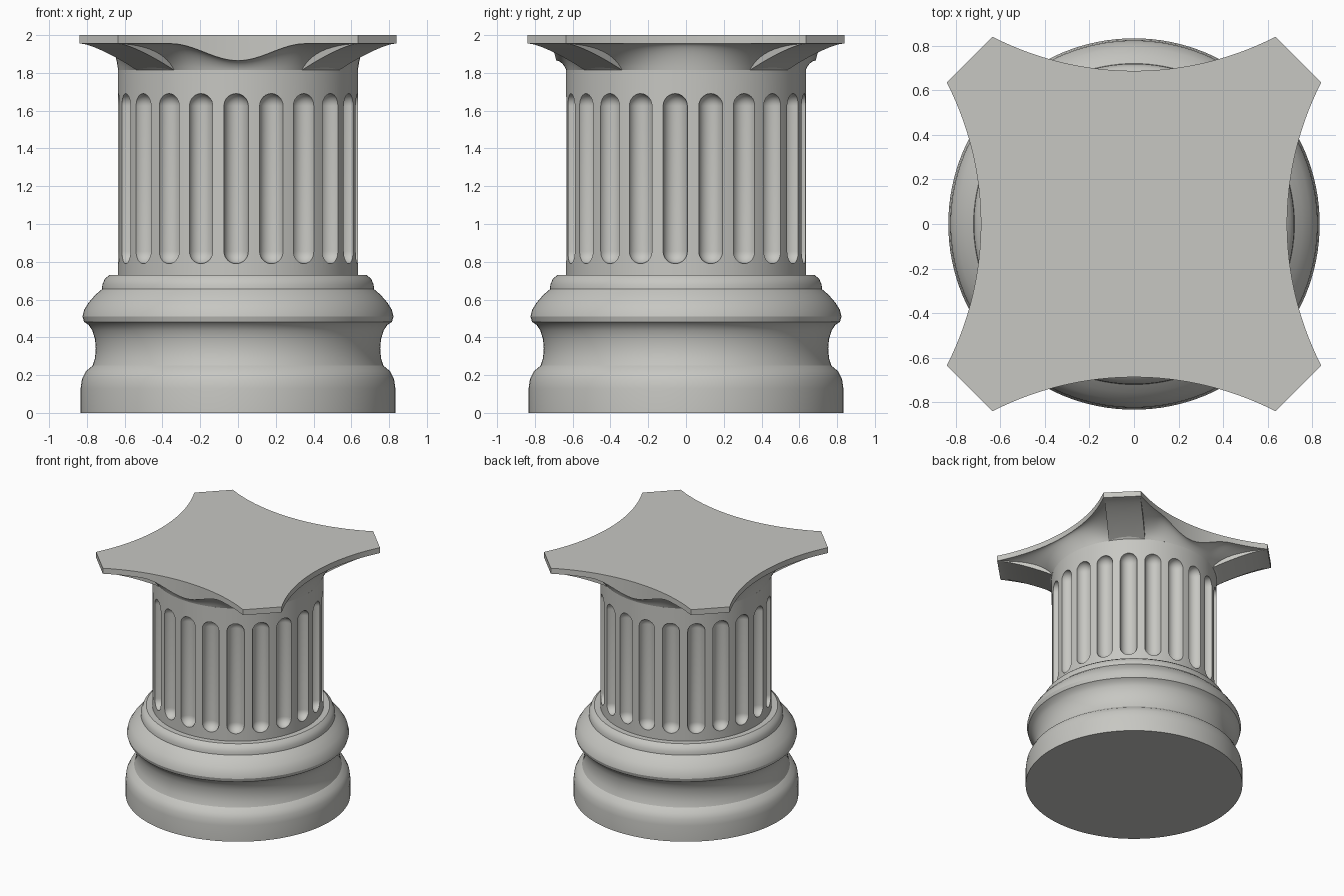
import bpy, bmesh, math
from mathutils import Matrix, Vector

if "Cube" in bpy.data.objects:
    bpy.data.objects.remove(bpy.data.objects["Cube"])

stone = bpy.data.materials.new("pale stone")
stone.use_nodes = True
STONE_COLOUR = (0.57, 0.57, 0.54, 1)
stone.diffuse_color = STONE_COLOUR
stone.node_tree.nodes["Principled BSDF"].inputs["Base Color"].default_value = STONE_COLOUR


def make_object(name, bm):
    bmesh.ops.recalc_face_normals(bm, faces=bm.faces)
    mesh = bpy.data.meshes.new(name)
    bm.to_mesh(mesh)
    bm.free()
    mesh.materials.append(stone)
    obj = bpy.data.objects.new(name, mesh)
    bpy.context.collection.objects.link(obj)
    return obj


def smooth(obj, degrees=28):
    bpy.ops.object.select_all(action='DESELECT')
    obj.select_set(True)
    bpy.context.view_layer.objects.active = obj
    bpy.ops.object.shade_smooth_by_angle(angle=math.radians(degrees))


def bridge(bm, lower, upper):
    n = len(lower)
    for i in range(n):
        j = (i + 1) % n
        bm.faces.new((lower[i], lower[j], upper[j], upper[i]))


def lathe(bm, profile, sides, matrix=Matrix()):
    """Revolve (radius, height) points around z and cap both ends."""
    rings = []
    for r, z in profile:
        ring = []
        for i in range(sides):
            a = math.tau * i / sides
            ring.append(bm.verts.new(matrix @ Vector((r * math.cos(a), r * math.sin(a), z))))
        rings.append(ring)
    for lower, upper in zip(rings, rings[1:]):
        bridge(bm, lower, upper)
    bm.faces.new(rings[0])
    bm.faces.new(rings[-1])


# Moulded round base: plinth, hollow, torus and upper fillet
BASE = [(.833, 0), (.833, .13), (.826, .18), (.806, .22), (.77, .25),
        (.757, .29), (.753, .34), (.757, .39), (.771, .435), (.79, .465),
        (.815, .482), (.823, .51), (.815, .545), (.79, .585), (.755, .625),
        (.72, .655), (.718, .68), (.705, .71), (.68, .73)]
bm = bmesh.new()
lathe(bm, BASE, 128)
smooth(make_object("base", bm))

# Shaft
R, SHAFT_TOP = 0.635, 1.815
bm = bmesh.new()
lathe(bm, [(R, .72), (R, SHAFT_TOP)], 168)
shaft = make_object("shaft", bm)

# Round-ended flutes cut into the shaft
FLUTES, FLUTE_R, LOW, HIGH = 21, 0.065, 0.79, 1.69
steps = [math.radians(d) for d in range(-84, 1, 12)]
capsule = [(FLUTE_R * math.cos(a), LOW + FLUTE_R * (1 + math.sin(a))) for a in steps]
capsule += [(r, LOW + HIGH - z) for r, z in reversed(capsule)]
bm = bmesh.new()
for i in range(FLUTES):
    a = math.radians(-90.9) + math.tau * i / FLUTES
    lathe(bm, capsule, 24, Matrix.Translation((R * math.cos(a), R * math.sin(a), 0)))
cutter = make_object("flute_cutter", bm)
cutter.hide_render = True

cut = shaft.modifiers.new("flutes", 'BOOLEAN')
cut.operation, cut.solver, cut.object = 'DIFFERENCE', 'EXACT', cutter
bpy.context.view_layer.update()
fluted = bpy.data.meshes.new_from_object(shaft.evaluated_get(bpy.context.evaluated_depsgraph_get()))
shaft.modifiers.clear()
shaft.data = fluted
bpy.data.objects.remove(cutter)
smooth(shaft)

# Plan of the capital: four hollow sides joined by cut corners
NEAR, FAR, MIDDLE = 0.635, 0.84, 0.687
SLAB_LOW, TOP = 1.955, 2.0
sag = FAR - MIDDLE
arc_r = (NEAR ** 2 + sag ** 2) / (2 * sag)
plan = []
for side in range(4):
    turn = Matrix.Rotation(side * math.pi / 2, 3, 'Z')
    for i in range(33):
        x = NEAR * (i / 16 - 1)
        y = -(MIDDLE + arc_r - math.sqrt(arc_r ** 2 - x * x))
        # the front and back rims dip in the middle
        dip = 0
        if side % 2 == 0 and abs(x) < .36:
            dip = .045 * (1 + math.cos(math.pi * x / .36))
        p = turn @ Vector((x, y, 0))
        plan.append((p, SLAB_LOW - dip))
    for i in range(1, 6):
        p = turn @ Vector((NEAR, -FAR, 0)).lerp(Vector((FAR, -NEAR, 0)), i / 6)
        plan.append((p, SLAB_LOW))


def cove(t, straight):
    return straight * t + (1 - straight) * (1 - math.sqrt(1 - t * t))


# Capital: coved bell sweeping from the round shaft out to the slab
bm = bmesh.new()
rings = []
for k in range(13):
    t = math.sin(math.pi / 2 * k / 12)
    f = cove(t, .3)
    ring = []
    for p, rim in plan:
        q = (p.normalized() * R).lerp(p, f)
        ring.append(bm.verts.new((q.x, q.y, SHAFT_TOP + (rim - SHAFT_TOP) * t)))
    rings.append(ring)
rings.append([bm.verts.new((p.x, p.y, TOP)) for p, rim in plan])
for lower, upper in zip(rings, rings[1:]):
    bridge(bm, lower, upper)
bm.faces.new(rings[-1])
smooth(make_object("capital", bm))

# Corner brackets under the slab
HALF, INNER, OUTER = 0.14, 0.62, 1.04
for n, name in enumerate(("front_left", "back_left", "back_right", "front_right")):
    spin = Matrix.Rotation(math.radians(-45 + 90 * n), 3, 'Z')
    profile = []
    for k in range(13):
        t = math.sin(math.pi / 2 * k / 12)
        profile.append((INNER + (OUTER - INNER) * cove(t, .7),
                        SHAFT_TOP + (SLAB_LOW - SHAFT_TOP) * t))
    profile.append((INNER, SLAB_LOW))
    bm = bmesh.new()
    sides = [[bm.verts.new(spin @ Vector((r, w, z))) for r, z in profile]
             for w in (-HALF, HALF)]
    bridge(bm, *sides)
    for loop in sides:
        bm.faces.new(loop)
    smooth(make_object(name + "_bracket", bm))
